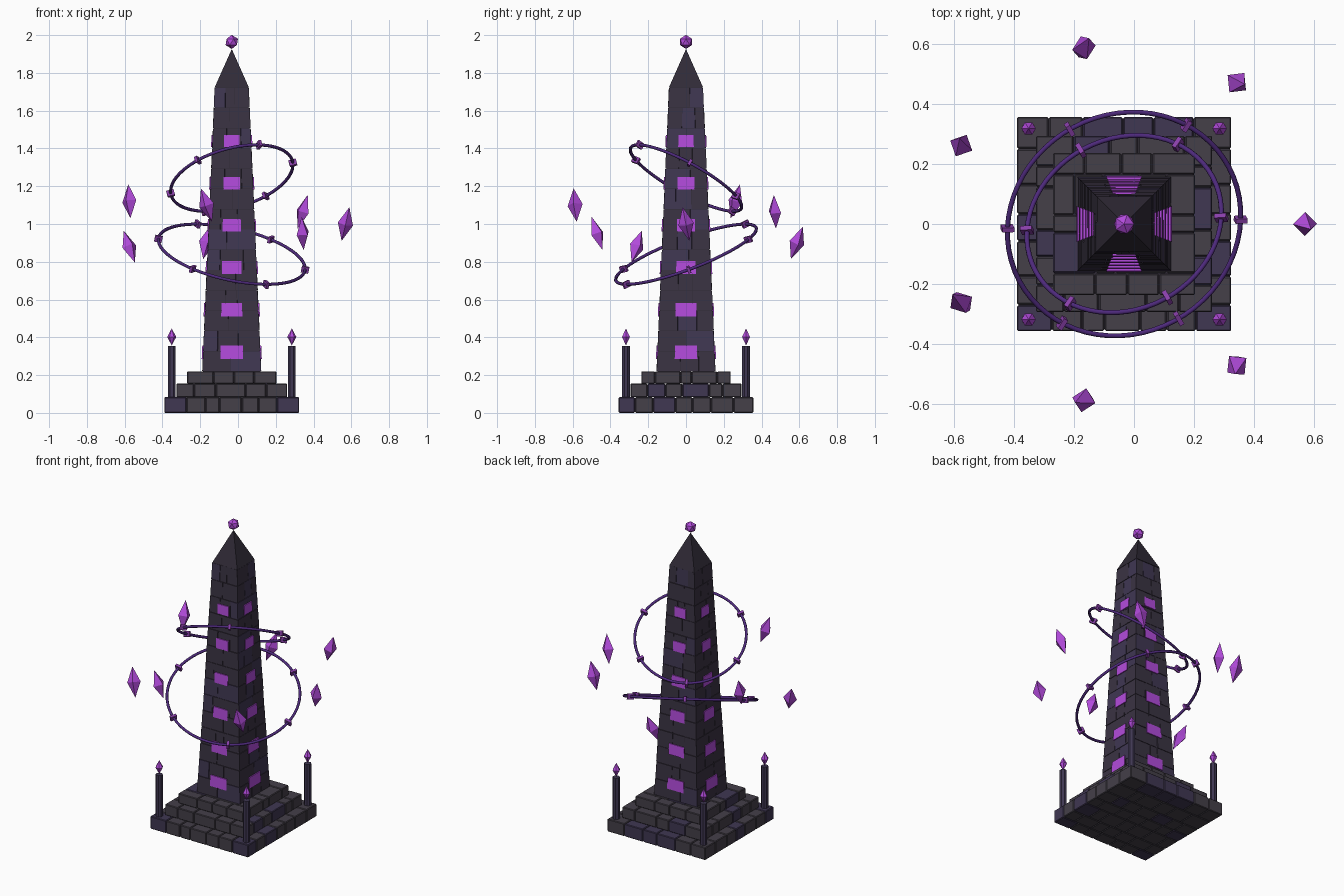
import bpy, bmesh, random
from math import pi, sin, cos
from mathutils import Vector, Matrix

if "Cube" in bpy.data.objects:
    bpy.data.objects.remove(bpy.data.objects["Cube"])

random.seed(4)
CX = -0.033  # tower axis


def material(name, rgb):
    m = bpy.data.materials.new(name)
    m.diffuse_color = (*rgb, 1)
    m.use_nodes = True
    m.node_tree.nodes["Principled BSDF"].inputs["Base Color"].default_value = m.diffuse_color
    return m


STONE = material("stone", (0.058, 0.05, 0.066))
VIOLET_STONE = material("violet_stone", (0.05, 0.038, 0.085))
DARK = material("dark_stone", (0.03, 0.024, 0.038))
SHAFT = material("shaft_stone", (0.042, 0.033, 0.055))
GLOW = material("glow_crystal", (0.45, 0.07, 0.72))
RING = material("ring_metal", (0.075, 0.022, 0.2))
BEAD = material("ring_stud", (0.25, 0.05, 0.4))


def finish(name, bm, mats, loc=(CX, 0, 0)):
    bmesh.ops.recalc_face_normals(bm, faces=bm.faces)
    me = bpy.data.meshes.new(name)
    bm.to_mesh(me)
    bm.free()
    for m in mats:
        me.materials.append(m)
    ob = bpy.data.objects.new(name, me)
    ob.location = loc
    bpy.context.collection.objects.link(ob)
    return ob


def hexa(bm, pts, mat=0):
    # pts: bottom loop of four, then top loop of four
    v = [bm.verts.new(p) for p in pts]
    for q in ((3, 2, 1, 0), (4, 5, 6, 7), (0, 1, 5, 4), (1, 2, 6, 5), (2, 3, 7, 6), (3, 0, 4, 7)):
        bm.faces.new([v[i] for i in q]).material_index = mat


def box(bm, x0, x1, y0, y1, z0, z1, mat=0):
    hexa(bm, [(x, y, z) for z in (z0, z1) for x, y in ((x0, y0), (x1, y0), (x1, y1), (x0, y1))], mat)


def splits(a, b, n):
    step = (b - a) / n
    return [a] + [a + step * (i + random.uniform(-.25, .25)) for i in range(1, n)] + [b]


def stone_mat():
    return 1 if random.random() < 0.2 else 0


# Stepped base of separate blocks around a dark core
def step(name, h, z0, z1, rows):
    g = 0.0015
    bm = bmesh.new()
    ys = splits(-h, h, rows)
    for y0, y1 in zip(ys, ys[1:]):
        xs = splits(-h, h, rows + random.choice((-1, 0)))
        for x0, x1 in zip(xs, xs[1:]):
            box(bm, x0 + g, x1 - g, y0 + g, y1 - g, z0, z1, stone_mat())
    c = h - 0.006
    box(bm, -c, c, -c, c, z0 + .004, z1 - .004, 2)
    ob = finish(name, bm, (STONE, VIOLET_STONE, DARK))
    b = ob.modifiers.new("worn_edges", 'BEVEL')
    b.width = 0.004
    b.segments = 1


step("base_step_lower", 0.358, 0, 0.083, 7)
step("base_step_middle", 0.295, 0.083, 0.155, 6)
step("base_step_upper", 0.238, 0.155, 0.22, 5)

# Tapered shaft: mitred bricks on four faces
ZB, ZT = 0.22, 1.722


def half(z):
    return 0.156 + (0.09 - 0.156) * (z - ZB) / (ZT - ZB)


def face_block(bm, side, u0, u1, z0, z1, inner, outer, mat=0):
    rot = Matrix.Rotation(side * pi / 2, 3, 'Z')
    pts = []
    for z in (z0, z1):
        for u, d in ((u0, outer), (u1, outer), (u1, inner), (u0, inner)):
            h = half(z) + d
            pts.append(rot @ Vector((u * h, -h, z)))
    hexa(bm, pts, mat)


bm = bmesh.new()
courses = 14
dz = (ZT - ZB) / courses
for c in range(courses):
    z0, z1 = ZB + c * dz, ZB + (c + 1) * dz
    for s in range(4):
        us = splits(-1, 1, 2 + (c + s) % 2)
        for u0, u1 in zip(us, us[1:]):
            face_block(bm, s, u0 + (.01 if u0 > -1 else 0), u1 - (.01 if u1 < 1 else 0),
                       z0 + .0012, z1 - .0012, -.02, random.uniform(-.001, .001), stone_mat())
core = [(x * (half(z) - .005), y * (half(z) - .005), z) for z in (ZB, ZT)
        for x, y in ((-1, -1), (1, -1), (1, 1), (-1, 1))]
hexa(bm, core, 2)
finish("shaft", bm, (SHAFT, VIOLET_STONE, DARK))

# Glowing panels, six up each face
bm = bmesh.new()
for i in range(6):
    z, hh = 0.322 + 0.2235 * i, 0.036 - 0.0009 * i
    for s in range(4):
        face_block(bm, s, -.375, .375, z - hh, z + hh, -.01, .006)
finish("glow_panels", bm, (GLOW,))


def cone(name, r0, r1, z0, z1, n, mat, rot=0.0, loc=(CX, 0, 0)):
    bm = bmesh.new()
    bmesh.ops.create_cone(bm, cap_ends=True, segments=n, radius1=r0, radius2=r1, depth=z1 - z0,
                          matrix=Matrix.Translation((0, 0, (z0 + z1) / 2)) @ Matrix.Rotation(rot, 4, 'Z'))
    return finish(name, bm, (mat,), loc)


def crystal(name, r, hh, n, loc, rot=0.0, lean=(0, 0)):
    # two-ended pointed gem
    bm = bmesh.new()
    ring = [bm.verts.new((r * cos(rot + 2 * pi * i / n), r * sin(rot + 2 * pi * i / n), 0)) for i in range(n)]
    for z in (hh, -hh):
        tip = bm.verts.new((0, 0, z))
        for i in range(n):
            bm.faces.new((ring[i], ring[(i + 1) % n], tip))
    q = Vector((0, 0, 1)).rotation_difference(Vector((lean[0], lean[1], 1)).normalized())
    bm.transform(q.to_matrix().to_4x4())
    finish(name, bm, (GLOW,), loc)


# Pointed cap and its gem
cone("pyramid_cap", 0.091 * 2 ** .5, 0.001, ZT, 1.925, 4, DARK, pi / 4)
bm = bmesh.new()
bmesh.ops.create_icosphere(bm, subdivisions=1, radius=0.037)
finish("tip_gem", bm, (GLOW,), (CX, 0, 1.964))

# Corner posts with small gems
for i, (sx, sy) in enumerate(((-1, -1), (1, -1), (1, 1), (-1, 1))):
    x, y = CX + sx * .318, sy * .318
    cone(f"corner_post_{i}", .022, .022, .08, .355, 8, VIOLET_STONE, pi / 8, (x, y, 0))
    crystal(f"post_gem_{i}", .024, .045, 6, (x, y, .402))


# Tilted orbit rings with six studs each
def orbit(name, R, z, normal):
    bpy.ops.mesh.primitive_torus_add(major_radius=R, minor_radius=.0085, major_segments=64, minor_segments=8)
    ob = bpy.context.object
    ob.name = name
    ob.data.materials.append(RING)
    bpy.ops.object.shade_smooth()
    q = Vector((0, 0, 1)).rotation_difference(Vector(normal).normalized())
    bm = bmesh.new()
    for k in range(6):
        m = Matrix.Rotation(k * pi / 3, 4, 'Z') @ Matrix.Translation((R, 0, 0)) @ Matrix.Diagonal((.04, .016, .034, 1))
        bmesh.ops.create_cube(bm, size=1, matrix=m)
    studs = finish(name + "_studs", bm, (BEAD,))
    for o in (ob, studs):
        o.matrix_world = Matrix.Translation((CX, 0, z)) @ q.to_matrix().to_4x4()


orbit("lower_ring", .397, .84, (.205, -.345, .915))
orbit("upper_ring", .334, 1.243, (-.242, .468, .85))

# Seven floating crystals
heights = (1.0, 1.065, .90, 1.12, .88, 1.10, .95)
leans = ((.23, -.2), (.3, -.06), (.2, .37), (-.06, .27), (-.35, .32), (-.33, -.09), (-.06, -.33))
for k in range(7):
    a = 2 * pi * k / 7
    crystal(f"floating_crystal_{k}", .041, .093, 4,
            (CX + .602 * cos(a), .602 * sin(a), heights[k]), a, leans[k])
